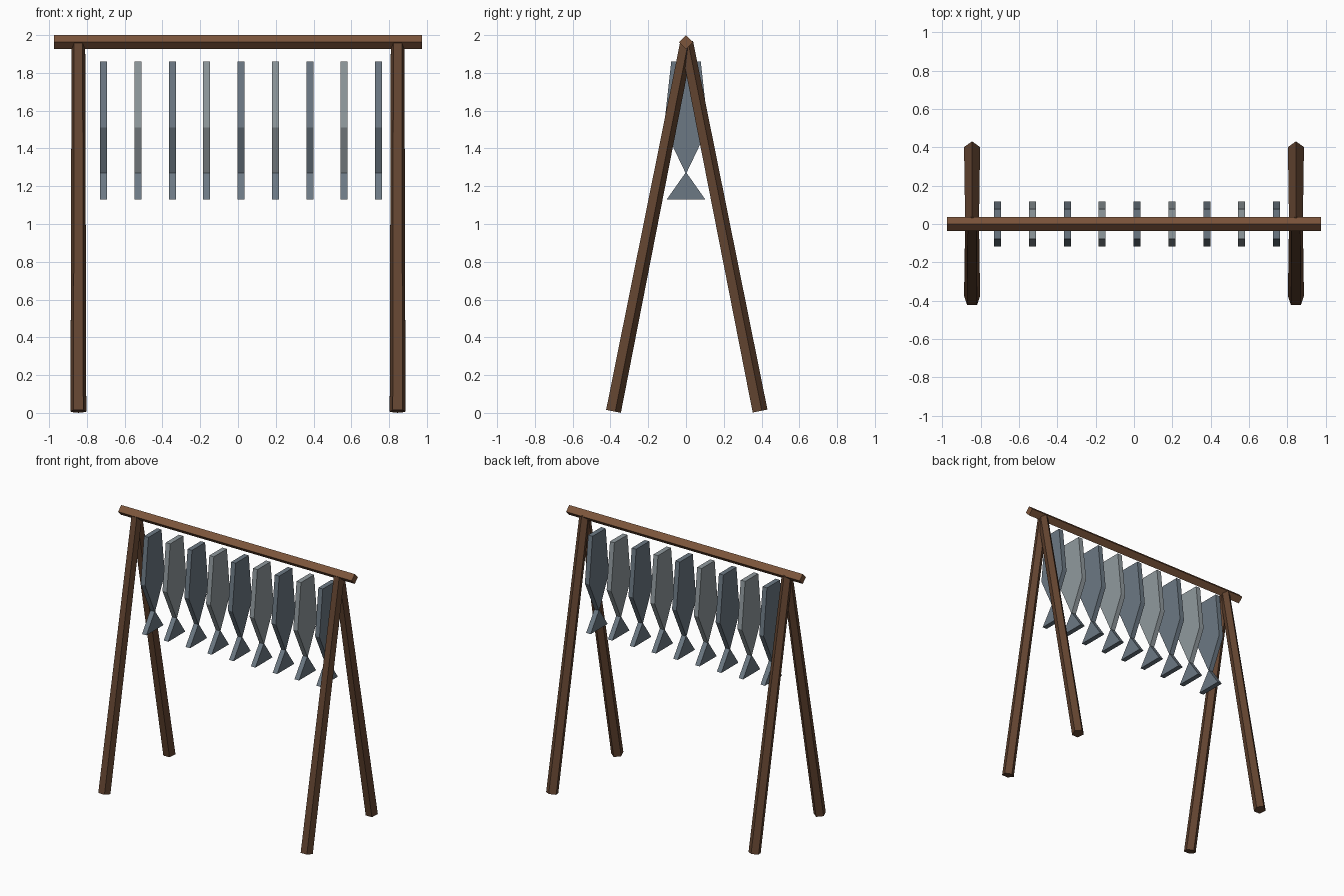
import bpy, math

if "Cube" in bpy.data.objects:
    bpy.data.objects.remove(bpy.data.objects["Cube"])


def material(name, rgb):
    m = bpy.data.materials.new(name)
    m.diffuse_color = (*rgb, 1)
    m.use_nodes = True
    m.node_tree.nodes["Principled BSDF"].inputs["Base Color"].default_value = m.diffuse_color
    return m


beam_wood = material("beam_wood", (0.20, 0.09, 0.043))
leg_wood = material("leg_wood", (0.125, 0.058, 0.03))
dark_scale = material("dark_scale", (0.15, 0.19, 0.23))
light_scale = material("light_scale", (0.28, 0.32, 0.34))


def loft(name, bottom, top, mat):
    """Closed solid between two matching point loops."""
    n = len(bottom)
    faces = [tuple(reversed(range(n))), tuple(range(n, 2 * n))]
    faces += [(i, (i + 1) % n, n + (i + 1) % n, n + i) for i in range(n)]
    me = bpy.data.meshes.new(name)
    me.from_pydata(bottom + top, [], faces)
    me.materials.append(mat)
    ob = bpy.data.objects.new(name, me)
    bpy.context.collection.objects.link(ob)
    return ob


def ring(n, r, z):
    """Polygon with one corner pointing to +y."""
    angles = [math.pi / 2 + i * math.tau / n for i in range(n)]
    return [(r * math.cos(a), r * math.sin(a), z) for a in angles]


def slab(name, profile, x, mat, thick=0.037):
    """Flat plate cut to a y-z profile (counter-clockwise seen from +x)."""
    sides = [[(x + s * thick / 2, y, z) for y, z in profile] for s in (-1, 1)]
    return loft(name, sides[0], sides[1], mat)


# Top beam: square bar standing on its edge
beam = loft("top_beam", ring(4, 0.037, -0.975), ring(4, 0.037, 0.975), beam_wood)
beam.rotation_euler = (0, math.pi / 2, 0)
beam.location = (0, 0, 1.963)

# Four tapered five-sided legs leaning together under the beam
foot_y, foot_z, top_z = 0.388, 0.009, 1.961
length = math.hypot(foot_y, top_z - foot_z)
lean = math.atan2(foot_y, top_z - foot_z)
for end, sx in (("left", -1), ("right", 1)):
    for side, sy in (("front", -1), ("back", 1)):
        leg = loft(f"{side}_{end}_leg", ring(5, 0.044, 0), ring(5, 0.038, length), leg_wood)
        leg.rotation_euler = (sy * lean, 0, 0)
        leg.location = (sx * 0.845, sy * foot_y, foot_z)

# Row of drying fish: headless body plus triangular tail
body = [(0, 1.265), (0.117, 1.51), (0.078, 1.86), (-0.078, 1.86), (-0.117, 1.51)]
tail = [(-0.102, 1.13), (0.102, 1.13), (0, 1.275)]
for i in range(9):
    x = -0.712 + i * 0.182
    slab(f"fish_body_{i + 1}", body, x, light_scale if i % 2 else dark_scale)
    slab(f"fish_tail_{i + 1}", tail, x, dark_scale)
